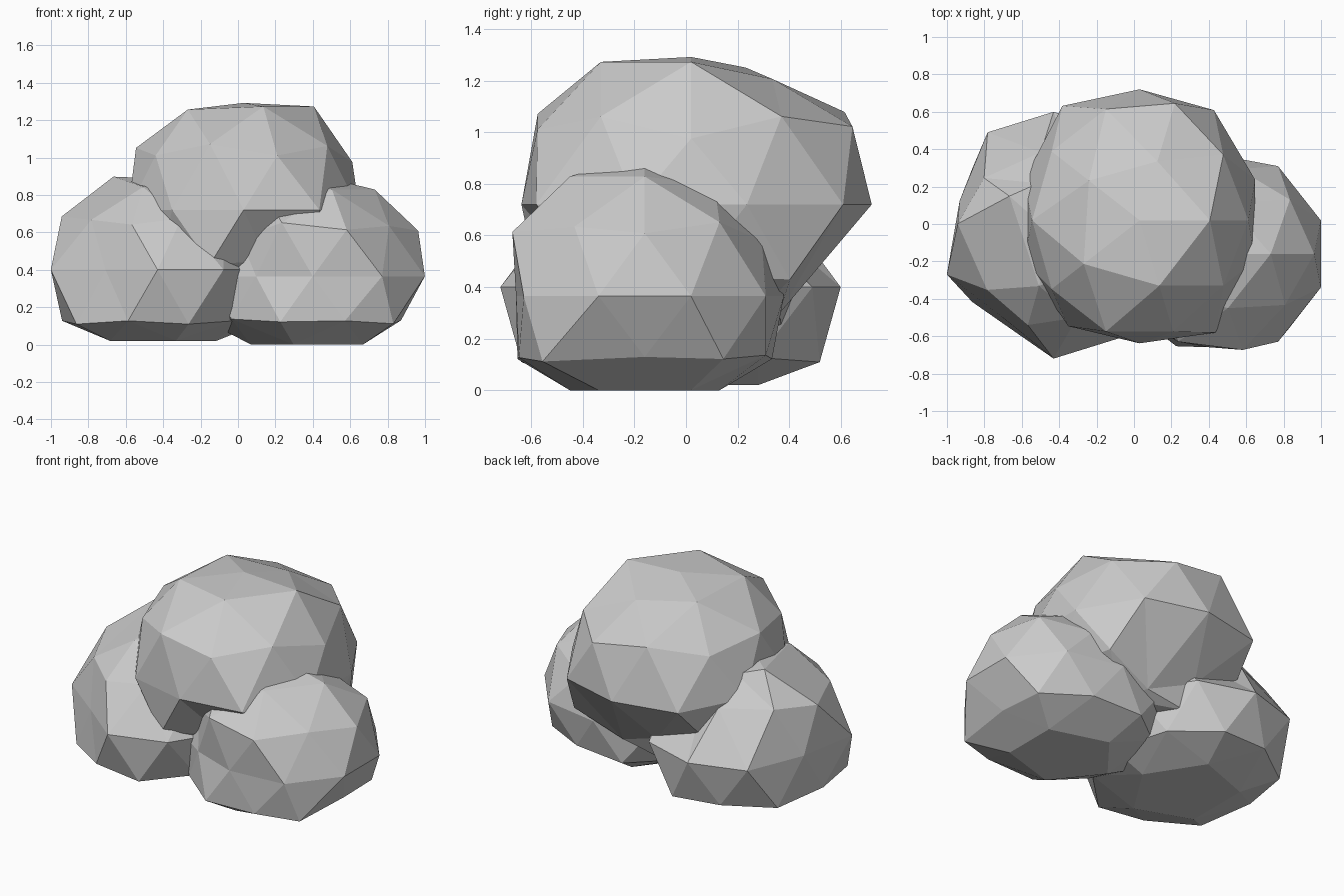
import bpy
import bmesh
from math import cos, sin, radians, sqrt
from mathutils import Vector, Matrix

cube = bpy.data.objects.get("Cube")
if cube:
    bpy.data.objects.remove(cube, do_unlink=True)

# Single stone colour
grey = bpy.data.materials.new("stone_grey")
grey.use_nodes = True
grey.diffuse_color = (0.6, 0.6, 0.6, 1)
grey.node_tree.nodes["Principled BSDF"].inputs["Base Color"].default_value = grey.diffuse_color

# Heights of the corner rings on the unit ball
POLE, CAP, MID, RING, WAIST = 1, 0.85, 0.526, 0.447, 0


def direction(azimuth, height):
    """Unit vector at an azimuth in degrees and a height on the unit sphere."""
    r = sqrt(max(0, 1 - height * height))
    a = radians(azimuth)
    return Vector((r * cos(a), r * sin(a), height))


def boulder(name, centre, radii, floor, turned=False, dents=()):
    """Faceted ball with a flattened base and some corners moved.
    Each dent is azimuth, height, sideways factor, upward factor, twist."""
    bm = bmesh.new()
    bmesh.ops.create_icosphere(bm, subdivisions=2, radius=1)
    if turned:
        for v in bm.verts:
            v.co.x, v.co.y = -v.co.x, -v.co.y

    # Choose the dented corners before anything moves
    moves = []
    for azimuth, height, side, up, twist in dents:
        d = direction(azimuth, height)
        moves.append((max(bm.verts, key=lambda v: v.co.dot(d)), side, up, twist))

    # Even out the lower ring
    for v in bm.verts:
        if -0.6 < v.co.z < -0.5:
            v.co.z = -0.42

    for v, side, up, twist in moves:
        v.co = Matrix.Rotation(radians(twist), 3, "Z") @ v.co
        v.co = Vector((v.co.x * side, v.co.y * side, v.co.z * up))

    for v in bm.verts:
        v.co = Vector([c + r * p for c, r, p in zip(centre, radii, v.co)])
        v.co.z = max(v.co.z, floor)

    mesh = bpy.data.meshes.new(name)
    bm.to_mesh(mesh)
    bm.free()
    mesh.materials.append(grey)
    obj = bpy.data.objects.new(name, mesh)
    bpy.context.collection.objects.link(obj)
    return obj


# Large boulder resting on the two lower ones
boulder("top_boulder", (0.03, 0.02, 0.72), (0.65, 0.70, 0.65), 0.25,
        dents=[(0, POLE, 1, 0.88, 0), (72, CAP, 0.9, 0.88, 0),
               (144, CAP, 0.98, 0.96, 0), (0, CAP, 1.1, 1, 0),
               (-144, CAP, 1.08, 0.97, 0), (0, RING, 1, 0.88, 0),
               (72, RING, 1.05, 1.04, 0), (108, MID, 1.05, 1.05, 0),
               (180, MID, 1.04, 0.97, 0), (-108, MID, 1.05, 1.03, 0),
               (-90, WAIST, 0.94, 1, 0), (126, WAIST, 1.08, 1, 0),
               (-54, WAIST, 1.06, 1, 0), (54, WAIST, 1.04, 1, 0),
               (36, -RING, 1.04, 1, 0), (72, -MID, 0.65, 1.55, -10),
               (108, -RING, 0.7, 1.08, 0), (-72, -MID, 0.75, 1, 0)])

# Lower boulder on the model's left
boulder("left_boulder", (0.40, -0.16, 0.365), (0.63, 0.58, 0.545), 0.0,
        dents=[(0, -MID, 0.88, 1.03, 0), (-36, -RING, 1.08, 1.04, -9),
               (-72, -MID, 1.04, 1.04, 0), (-90, WAIST, 0.86, 1, 0),
               (-126, WAIST, 0.82, 1, 0), (90, WAIST, 0.93, 1, 0),
               (-144, MID, 0.85, 0.85, 0), (-36, MID, 0.94, 0.94, 0),
               (-72, RING, 1.04, 1.02, 0),
               (72, RING, 0.92, 0.88, 0), (72, CAP, 0.93, 0.93, 0)])

# Lower boulder on the model's right
boulder("right_boulder", (-0.43, -0.06, 0.40), (0.60, 0.68, 0.65), 0.02,
        turned=True,
        dents=[(0, POLE, 1, 0.75, 0), (180, CAP, 0.95, 0.9, -38),
               (108, CAP, 0.82, 0.82, 0), (-108, CAP, 0.8, 0.8, 0),
               (-36, CAP, 0.75, 0.75, 0), (180, RING, 0.96, 0.98, -6),
               (-108, RING, 0.83, 0.83, 0), (-36, RING, 0.8, 0.8, 0),
               (108, RING, 0.74, 1, -8), (36, RING, 0.85, 0.85, 0),
               (-144, MID, 0.86, 0.78, 0), (-72, MID, 0.8, 0.8, 0),
               (144, MID, 0.9, 0.9, 0), (72, MID, 0.65, 0.75, 0),
               (-126, WAIST, 0.79, 1, 0), (162, WAIST, 0.88, 1, 0),
               (-90, WAIST, 0.97, 1, 0), (90, WAIST, 0.97, 1, 0)])
